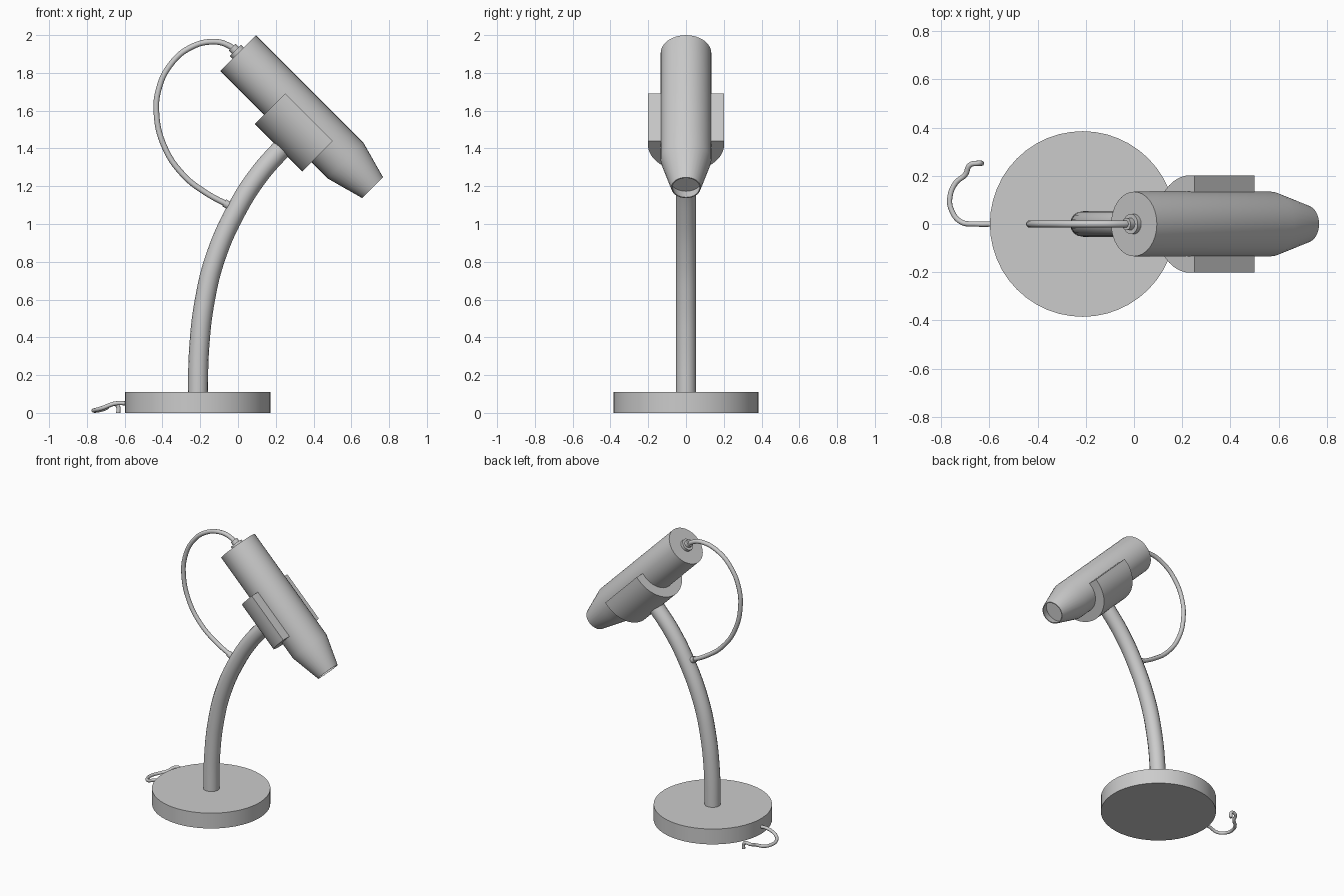
import bpy, bmesh, math
from mathutils import Matrix, Vector

if "Cube" in bpy.data.objects:
    bpy.data.objects.remove(bpy.data.objects["Cube"])

# Head frame: local x = world y, local y = "up" across the head, local z = aim direction
c = math.sqrt(0.5)
HEAD = Matrix(((0, c, c, 0.0), (1, 0, 0, 0), (0, c, -c, 1.905), (0, 0, 0, 1)))


def finish(name, bm, matrix):
    bmesh.ops.recalc_face_normals(bm, faces=bm.faces)
    me = bpy.data.meshes.new(name)
    bm.to_mesh(me)
    bm.free()
    ob = bpy.data.objects.new(name, me)
    ob.matrix_world = matrix
    bpy.context.collection.objects.link(ob)
    bpy.ops.object.select_all(action='DESELECT')
    ob.select_set(True)
    bpy.context.view_layer.objects.active = ob
    bpy.ops.object.shade_smooth_by_angle(angle=math.radians(35))
    return ob


def lathe(name, profile, matrix, sides=32):
    """Revolve (radius, height) points around local z; both ends are capped."""
    bm = bmesh.new()
    rings = [[bm.verts.new((r * math.cos(2 * math.pi * i / sides),
                            r * math.sin(2 * math.pi * i / sides), h))
              for i in range(sides)] for r, h in profile]
    for a, b in zip(rings, rings[1:]):
        for i in range(sides):
            j = (i + 1) % sides
            bm.faces.new((a[i], a[j], b[j], b[i]))
    bm.faces.new(rings[0])
    bm.faces.new(rings[-1])
    return finish(name, bm, matrix)


def tube(name, points, radius, res=6):
    cu = bpy.data.curves.new(name, 'CURVE')
    cu.dimensions = '3D'
    cu.bevel_depth = radius
    cu.bevel_resolution = res
    cu.resolution_u = 8
    cu.use_fill_caps = True
    sp = cu.splines.new('BEZIER')
    sp.bezier_points.add(len(points) - 1)
    for bp, p in zip(sp.bezier_points, points):
        bp.co = p
        bp.handle_left_type = bp.handle_right_type = 'AUTO'
    ob = bpy.data.objects.new(name, cu)
    bpy.context.collection.objects.link(ob)
    return ob


# Round base
lathe("base", [(0.385, 0), (0.385, 0.11)], Matrix.Translation((-0.213, 0, 0)), 48)

# Curved stem
tube("stem", [(x, 0, z) for x, z in
              [(-0.213, 0.05), (-0.205, 0.35), (-0.175, 0.6), (-0.117, 0.83),
               (-0.005, 1.08), (0.11, 1.26), (0.25, 1.42)]], 0.053)

# Lamp head with tapered nose and recessed opening
lathe("lamp_head", [(0.134, 0), (0.134, 0.805), (0.078, 1.008),
                    (0.072, 1.008), (0.085, 0.95)], HEAD)

# Cable socket on the back of the head
lathe("cable_socket", [(0.042, 0.01), (0.042, -0.02), (0.025, -0.02),
                       (0.025, -0.045)], HEAD, 20)

# U-shaped cradle under the head
steps, top = 24, 0.025
arc = [-math.pi * i / steps for i in range(steps + 1)]
outer = [(0.202 * math.cos(a), 0.202 * math.sin(a)) for a in arc]
inner = [(0.132 * math.cos(a), 0.132 * math.sin(a)) for a in reversed(arc)]
section = ([(0.202, top)] + outer + [(-0.202, top), (-0.132, top)] + inner + [(0.132, top)])
bm = bmesh.new()
face = bm.faces.new([bm.verts.new((x, y, 0.329)) for x, y in section])
ext = bmesh.ops.extrude_face_region(bm, geom=[face], use_keep_orig=True)
bmesh.ops.translate(bm, vec=(0, 0, 0.354),
                    verts=[g for g in ext["geom"] if isinstance(g, bmesh.types.BMVert)])
finish("cradle", bm, HEAD)

# Looping cable from head to stem
tube("loop_cable", [(x, 0, z) for x, z in
                    [(0.0, 1.905), (-0.05, 1.945), (-0.13, 1.965), (-0.26, 1.93),
                     (-0.36, 1.84), (-0.418, 1.72), (-0.432, 1.59), (-0.39, 1.41),
                     (-0.29, 1.26), (-0.17, 1.165), (-0.03, 1.09)]], 0.015, 4)

# Collar where the cable enters the stem
rot = Vector((0.87, 0, -0.49)).to_track_quat('Z', 'Y').to_matrix().to_4x4()
lathe("cable_collar", [(0.021, 0), (0.021, 0.06)],
      Matrix.Translation((-0.073, 0, 1.112)) @ rot, 16)

# Power cord trailing from the base
tube("power_cord", [(-0.58, 0, 0.05), (-0.65, 0, 0.05), (-0.72, 0.01, 0.025),
                    (-0.758, 0.06, 0.014), (-0.764, 0.11, 0.012), (-0.74, 0.17, 0.013),
                    (-0.70, 0.205, 0.025), (-0.68, 0.245, 0.04), (-0.645, 0.252, 0.045),
                    (-0.634, 0.252, 0.03), (-0.634, 0.252, 0.0)], 0.011, 4)
